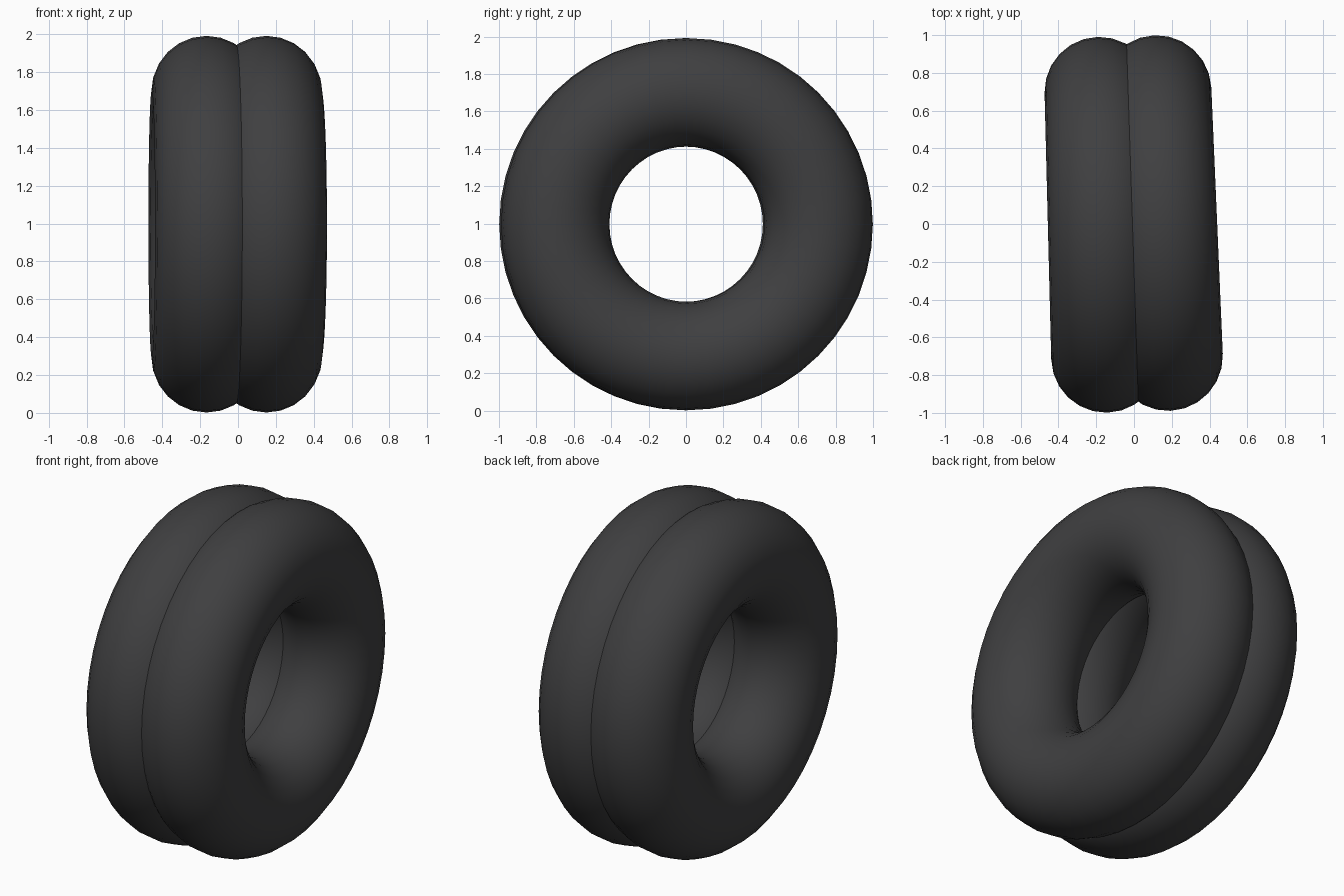
import bpy

if "Cube" in bpy.data.objects:
    bpy.data.objects.remove(bpy.data.objects["Cube"])

# dark rubber material
rubber = bpy.data.materials.new("dark_rubber")
rubber.diffuse_color = (0.05, 0.05, 0.052, 1)
rubber.use_nodes = True
rubber.node_tree.nodes["Principled BSDF"].inputs["Base Color"].default_value = rubber.diffuse_color


def ring(name, x, y, turn):
    """Upright ring with its axis along x, turned slightly about z."""
    bpy.ops.mesh.primitive_torus_add(
        major_segments=48, minor_segments=24,
        major_radius=0.705, minor_radius=0.29)
    ob = bpy.context.object
    ob.name = name
    ob.rotation_euler = (0, 1.5707963, turn)
    ob.location = (x, y, 0.997)
    ob.data.materials.append(rubber)
    bpy.ops.object.shade_smooth()
    return ob


# two overlapping tyres standing side by side
ring("left_tyre", -0.166, -0.004, 0.025)
ring("right_tyre", 0.15, 0.005, 0.043)
